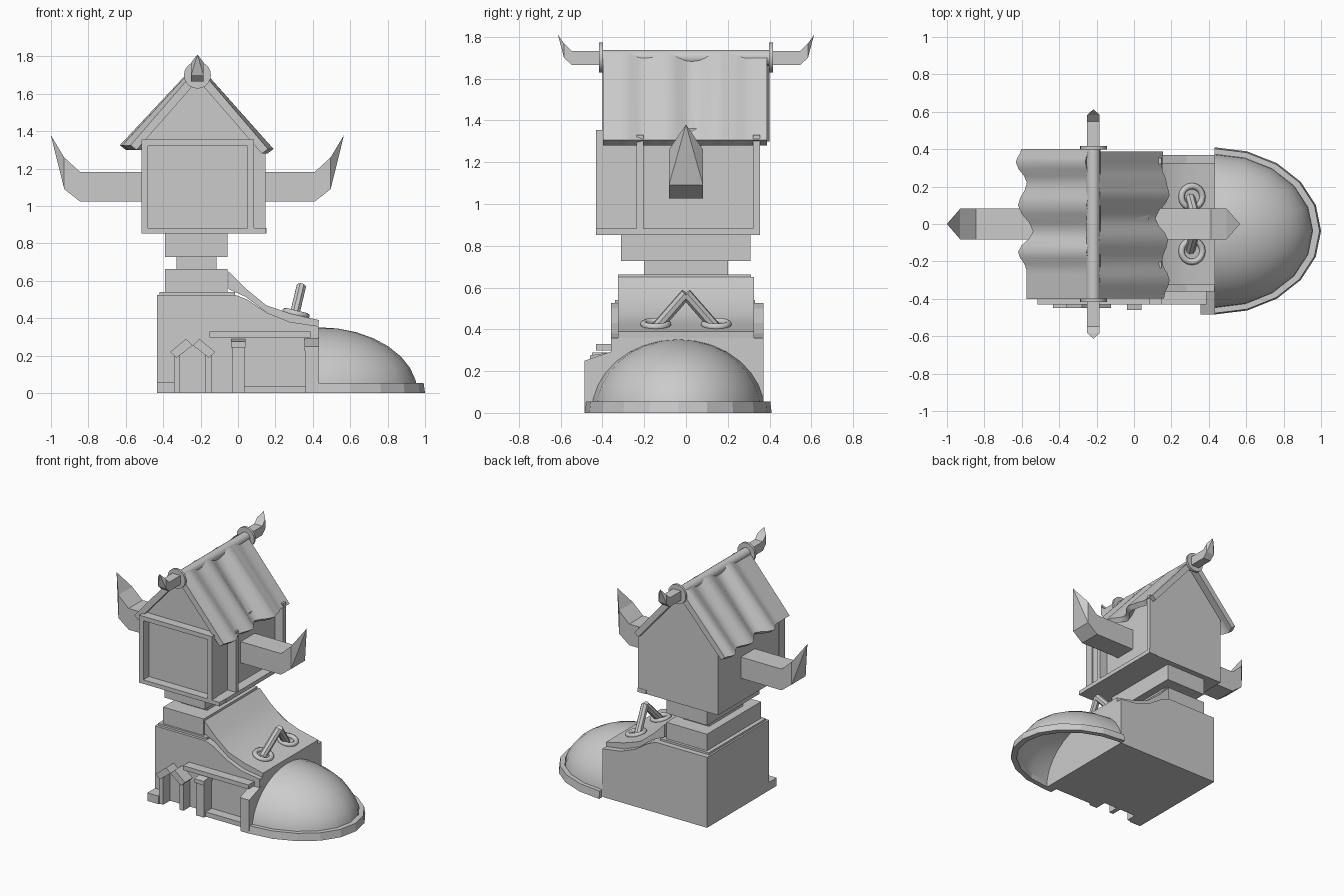
import bpy, bmesh, math
from mathutils import Vector

if "Cube" in bpy.data.objects:
    bpy.data.objects.remove(bpy.data.objects["Cube"])

CX = -0.217  # house centre line


def finish(name, bm, smooth=None):
    bmesh.ops.remove_doubles(bm, verts=bm.verts, dist=1e-5)
    bmesh.ops.recalc_face_normals(bm, faces=bm.faces)
    me = bpy.data.meshes.new(name)
    bm.to_mesh(me)
    bm.free()
    ob = bpy.data.objects.new(name, me)
    bpy.context.collection.objects.link(ob)
    if smooth:
        bpy.ops.object.select_all(action='DESELECT')
        ob.select_set(True)
        bpy.context.view_layer.objects.active = ob
        bpy.ops.object.shade_smooth_by_angle(angle=math.radians(smooth))
    return ob


def loft(name, rings, smooth=None, caps=True):
    """Skin a row of closed cross-sections."""
    bm = bmesh.new()
    vs = [[bm.verts.new(p) for p in r] for r in rings]
    n = len(vs[0])
    for a, b in zip(vs, vs[1:]):
        for i in range(n):
            bm.faces.new((a[i], a[(i + 1) % n], b[(i + 1) % n], b[i]))
    if caps:
        bm.faces.new(vs[0])
        bm.faces.new(vs[-1])
    return finish(name, bm, smooth)


def box(name, x0, x1, y0, y1, z0, z1):
    return loft(name, [[(x0, y0, z), (x1, y0, z), (x1, y1, z), (x0, y1, z)] for z in (z0, z1)])


def prism_y(name, profile, y0, y1, smooth=None):
    return loft(name, [[(x, y, z) for x, z in profile] for y in (y0, y1)], smooth)


def prism_x(name, profile, x0, x1):
    return loft(name, [[(x, y, z) for y, z in profile] for x in (x0, x1)])


def rod(name, a, b, r, sides=16):
    a, b = Vector(a), Vector(b)
    q = (b - a).to_track_quat('Z', 'Y')
    ring = [q @ Vector((r * math.cos(t), r * math.sin(t), 0))
            for t in (2 * math.pi * i / sides for i in range(sides))]
    return loft(name, [[c + p for p in ring] for c in (a, b)], 40)


def horn(name, place, stations, tip, w):
    """Square beam bending up to a point; stations are (distance, low z, high z)."""
    rings = [[place(d, -w, lo), place(d, w, lo), place(d, w, hi), place(d, -w, hi)]
             for d, lo, hi in stations]
    rings.append([place(tip[0], 0, tip[1])] * 4)
    bm = bmesh.new()
    vs = [[bm.verts.new(p) for p in r] for r in rings[:-1]]
    t = bm.verts.new(rings[-1][0])
    bm.faces.new(vs[0])
    for i in range(4):
        j = (i + 1) % 4
        for a, b in zip(vs, vs[1:]):
            bm.faces.new((a[i], a[j], b[j], b[i]))
        bm.faces.new((vs[-1][i], vs[-1][j], t))
    return finish(name, bm)


# boot body
prism_y("boot_body", [(-.433, 0), (.43, 0), (.43, .358), (.28, .38), (.155, .43),
                      (.05, .5), (-.016, .525), (-.433, .525)], -.36, .37)

# boot tongue
prism_y("boot_tongue", [(-.05, .65), (.04, .56), (.15, .47), (.28, .425), (.433, .39), (.43, .358),
                        (.28, .378), (.155, .43), (.04, .515), (-.05, .556)], -.325, .325, 30)

# hollow toe dome and its rim
YC, N = -.037, 10
bm = bmesh.new()
M = 8
grid = []
for j in range(M + 1):
    e = math.pi / 2 * j / M
    grid.append([bm.verts.new((.43 + .53 * math.cos(e) * math.cos(t), YC + .415 * math.cos(e) * math.sin(t),
                               .352 * math.sin(e)))
                 for t in (math.pi * (i / N - .5) for i in range(N + 1))])
for a, b in zip(grid, grid[1:]):
    for i in range(N):
        bm.faces.new((a[i], a[i + 1], b[i + 1], b[i]))
bmesh.ops.remove_doubles(bm, verts=bm.verts, dist=1e-4)
bmesh.ops.dissolve_degenerate(bm, edges=bm.edges, dist=1e-5)
finish("toe_dome", bm, 40)
rings = []
for i in range(N + 1):
    t = math.pi * (i / N - .5)
    c, s = math.cos(t), math.sin(t)
    rings.append([(.43 + rx * c, YC + ry * s, z) for rx, ry, z in
                  ((.525, .41, 0), (.57, .447, 0), (.562, .44, .055), (.525, .41, .055))])
loft("toe_rim", rings)

# laces: eyelets and crossed straps
for k, s in (("left", -1), ("right", 1)):
    bpy.ops.mesh.primitive_torus_add(major_segments=16, minor_segments=8, major_radius=.058, minor_radius=.017,
                                     location=(.31, s * .145, .425), rotation=(0, .24, 0))
    ob = bpy.context.object
    ob.name = "lace_eyelet_" + k
    bpy.ops.object.shade_smooth_by_angle(angle=math.radians(60))
    rod("lace_" + k, (.3, s * .14, .41), (.338, 0, .57), .027, 8)

# ankle tiers
box("ankle_ledge", -.42, -.016, -.34, .33, .525, .54)
box("ankle_block", -.39, -.055, -.325, .31, .54, .663)
box("neck", -.33, -.115, -.2, .2, .66, .73)
box("house_footing", -.39, -.055, -.31, .308, .728, .857)

# boot front: doorway
DX = -.242
box("door_step", -.433, -.34, -.45, -.36, 0, .06)
for k, s in (("left", -1), ("right", 1)):
    a, b = sorted((DX + s * .067, DX + s * .1))
    box("door_post_" + k, a, b, -.44, -.36, 0, .215)
    prism_y("door_roof_" + k, [(DX + s * x, z) for x, z in ((.12, .22), (.035, .29), (0, .255), (.087, .188))],
            -.45, -.36)

# boot front: buttresses, shelf and plinth
prism_x("buttress_inner", [(-.36, 0), (-.45, 0), (-.45, .25), (-.36, .25)], -.03, .035)
prism_x("buttress_inner_cap", [(-.36, .245), (-.46, .245), (-.46, .275), (-.36, .29)], -.037, .04)
prism_x("buttress_outer", [(-.34, 0), (-.485, 0), (-.485, .225), (-.34, .265)], .36, .43)
prism_x("buttress_outer_cap", [(-.34, .265), (-.485, .225), (-.485, .25), (-.34, .3)], .355, .432)
box("shelf", -.152, .387, -.43, -.36, .298, .33)
box("plinth", -.03, .43, -.43, -.36, 0, .035)

# house walls with gable
prism_y("house_walls", [(-.51, .852), (.08, .852), (.08, 1.36), (CX, 1.68), (-.51, 1.36)], -.365, .35)

# front frame
box("front_sill", -.515, .15, -.43, -.36, .852, .882)
box("front_lintel", -.515, .085, -.43, -.36, 1.322, 1.355)
box("front_post_left", -.515, -.48, -.43, -.36, .88, 1.325)
box("front_post_right", .05, .085, -.43, -.36, .88, 1.325)

# side frame
box("side_sill", .08, .152, -.36, .355, .852, .882)
for i, y in enumerate((-.236, .32)):
    box(f"side_post_{i}", .08, .147, y, y + .033, .88, 1.33)

# wavy roof sheets: eave points as (y, x)
eaves = {
    "left": ([(-.4, -.575), (-.32, -.575), (-.245, -.575), (-.15, -.62), (-.04, -.54), (.1, -.62), (.22, -.573),
              (.33, -.632), (.4, -.602)], -1, 1.325),
    "right": ([(-.397, .16), (-.3, .19), (-.2, .15), (-.085, .182), (.03, .115), (.155, .19), (.22, .175),
               (.3, .15), (.388, .155)], 1, 1.305),
}


def wave(pts, y):
    """Cosine blend between the eave points."""
    for (ya, xa), (yb, xb) in zip(pts, pts[1:]):
        if y <= yb + 1e-9:
            f = (1 - math.cos(math.pi * (y - ya) / (yb - ya))) / 2
            return xa + (xb - xa) * f
    return pts[-1][1]


for k, (pts, s, ez) in eaves.items():
    mean = sum(p[1] for p in pts) / len(pts)
    ys = []
    for (ya, _), (yb, _) in zip(pts, pts[1:]):
        ys += [ya, (ya * 2 + yb) / 3, (ya + yb * 2) / 3]
    ys.append(pts[-1][0])
    rings = []
    for y in ys:
        x = wave(pts, y)
        top = CX + s * .022 + .5 * (x - mean)
        rings.append([(top, y, 1.722), (x, y, ez), (x - s * .033, y, ez - .025), (top - s * .01, y, 1.665)])
    loft("roof_" + k, rings, 35)

# ridge pole and end discs
rod("ridge_pole", (CX, -.4, 1.7), (CX, .4, 1.7), .037)
for k, s in (("front", -1), ("back", 1)):
    rod("ridge_disc_" + k, (CX, s * .398, 1.7), (CX, s * .416, 1.7), .072, 20)
    horn("ridge_horn_" + k, lambda d, w, z: (CX + w, s * d, z),
         [(.4, 1.665, 1.733), (.547, 1.665, 1.733), (.584, 1.7, 1.768)], (.613, 1.81), .033)

# big side horns
for k, s in (("left", -1), ("right", 1)):
    horn("side_horn_" + k, lambda d, w, z: (CX + s * d, w, z),
         [(.27, 1.025, 1.183), (.628, 1.025, 1.183), (.712, 1.09, 1.26)], (.784, 1.38), .082)
